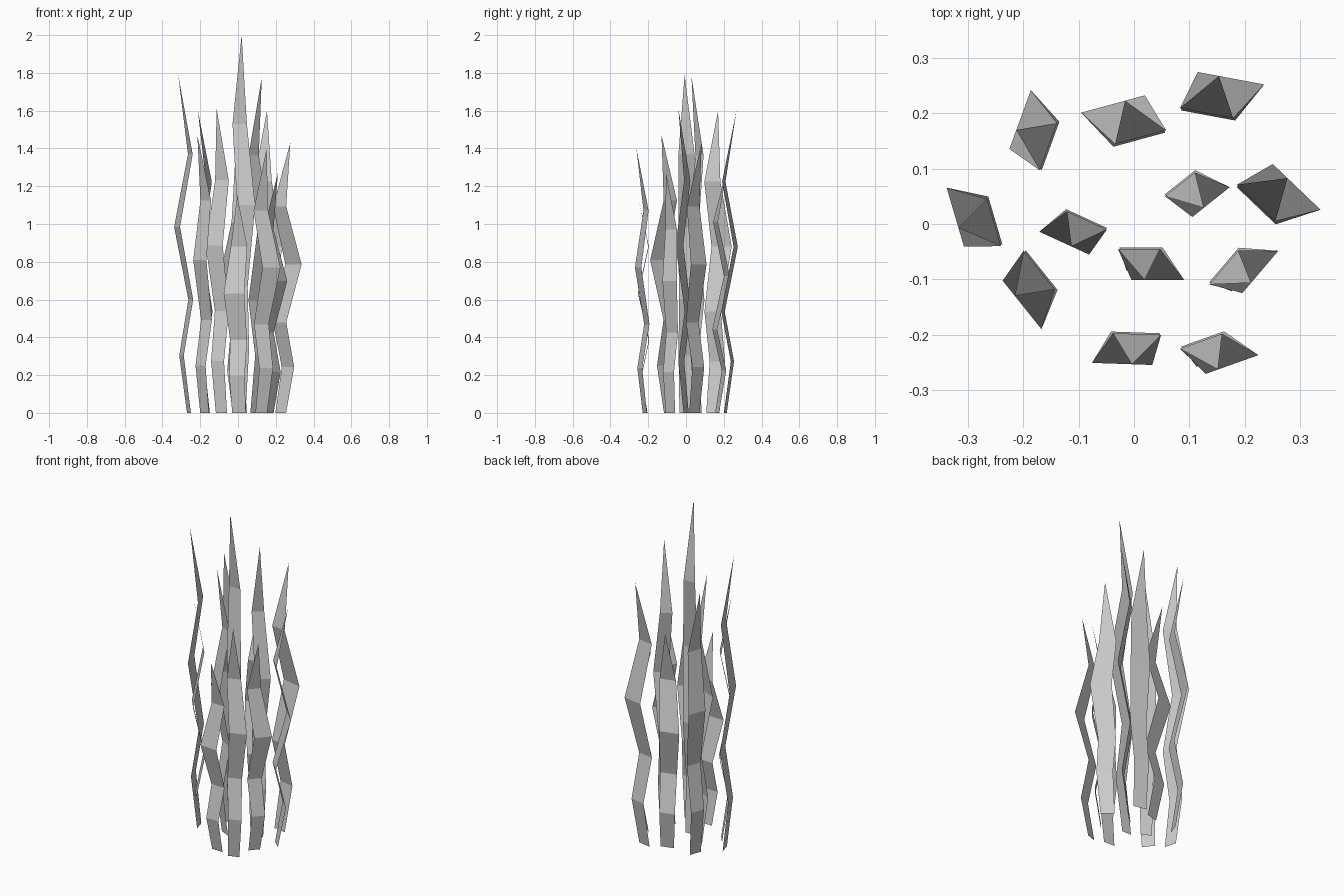
import bpy
from mathutils import Vector

if "Cube" in bpy.data.objects:
    bpy.data.objects.remove(bpy.data.objects["Cube"], do_unlink=True)

# Single flat grey for every blade
grey = bpy.data.materials.new("light_grey")
grey.use_nodes = True
colour = (0.6, 0.6, 0.6, 1.0)
grey.diffuse_color = colour
grey.node_tree.nodes["Principled BSDF"].inputs["Base Color"].default_value = colour

# Shared zigzag profile: height, outward bend, sideways drift, width
PROFILE = [
    (0.0, 0.12, 0.0, 0.82),
    (0.17, 0.7, 0.4, 0.95),
    (0.335, -0.05, 0.1, 1.02),
    (0.55, 1.0, 1.0, 1.25),
    (0.765, 0.0, 0.0, 1.0),
]
TIP_DRIFT = 0.3

# Each blade: upper edge start, upper edge end, bend vector, height
BLADES = {
    "left_outer": ((-.265, .045), (-.24, -.04), (-.07, .01), 1.79),
    "back_corner": ((-.139, .182), (-.17, .097), (-.051, .049), 1.6),
    "back_middle": ((.058, .169), (-.034, .144), (-.05, .06), 1.32),
    "back_side": ((.179, .191), (.083, .209), (.044, .063), 1.6),
    "inner_back": ((.056, .05), (.11, .093), (.056, -.032), 1.78),
    "side_outer": ((.186, .071), (.255, .005), (.073, .029), 1.43),
    "inner_side": ((-.121, .023), (-.049, -.01), (-.041, -.041), 1.61),
    "front_corner": ((-.199, -.048), (-.143, -.118), (-.031, -.063), 1.47),
    "inner_front": ((.188, -.048), (.136, -.109), (.066, -.008), 1.27),
    "centre_tall": ((-.029, -.045), (.047, -.045), (.034, -.056), 2.0),
    "front_middle": ((-.038, -.197), (.049, -.2), (-.027, -.054), 1.15),
    "front_side": ((.083, -.225), (.159, -.198), (.056, -.042), 1.4),
}


def make_blade(name, start, end, bend, height):
    """Build one thin folded leaf that zigzags upward to a point."""
    start, end, bend = Vector(start), Vector(end), Vector(bend)
    centre = (start + end) / 2
    half = (end - start) / 2
    drift = bend.project(half)
    outward = bend - drift

    verts = []
    for level, push, slide, width in PROFILE:
        middle = centre + outward * push + drift * slide
        for side in (-1, 1):
            point = middle + half * width * side
            verts.append((point.x, point.y, level * height))
    tip = centre + outward + drift * TIP_DRIFT
    verts.append((tip.x, tip.y, height))

    # Folded strip of quads closed by the pointed tip
    faces = [(i, i + 1, i + 3, i + 2) for i in range(0, len(verts) - 3, 2)]
    last = len(verts) - 1
    faces.append((last - 2, last - 1, last))

    # Face the strip away from the inside of its bend
    normal = Vector((half.y, -half.x))
    if normal.dot(outward) < 0:
        faces = [face[::-1] for face in faces]

    mesh = bpy.data.meshes.new(name)
    mesh.from_pydata(verts, [], faces)
    mesh.materials.append(grey)
    blade = bpy.data.objects.new(name, mesh)
    bpy.context.collection.objects.link(blade)


for label, shape in BLADES.items():
    make_blade(label + "_blade", *shape)
